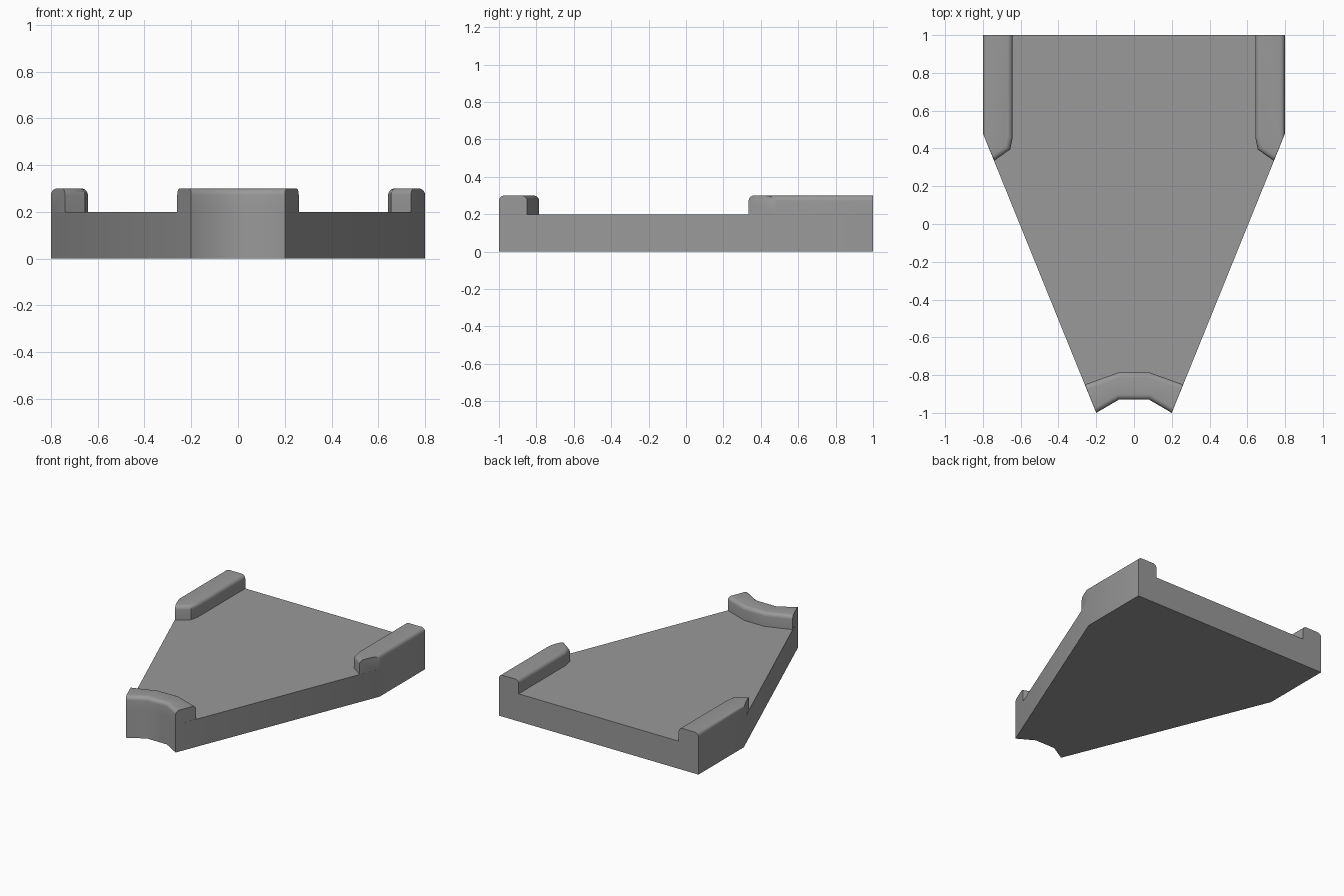
import bpy, bmesh
from math import radians

old = bpy.data.objects.get("Cube")
if old:
    bpy.data.objects.remove(old)

grey = bpy.data.materials.new("plain grey")
grey.use_nodes = True
grey.diffuse_color = (0.32, 0.32, 0.32, 1)
grey.node_tree.nodes["Principled BSDF"].inputs["Base Color"].default_value = grey.diffuse_color

SLAB_TOP, CURB_TOP, ROUND = 0.2, 0.3, 0.028


def prism(name, outline, z0, z1, rounded=()):
    """Extrude an outline; round the top edges that start at the given corners."""
    bm = bmesh.new()
    low = [bm.verts.new((x, y, z0)) for x, y in outline]
    high = [bm.verts.new((x, y, z1)) for x, y in outline]
    n = len(outline)
    bm.faces.new(low)
    bm.faces.new(high)
    for i in range(n):
        j = (i + 1) % n
        bm.faces.new((low[i], low[j], high[j], high[i]))
    bmesh.ops.recalc_face_normals(bm, faces=bm.faces)
    if rounded:
        edges = [bm.edges.get((high[i], high[(i + 1) % n])) for i in rounded]
        bmesh.ops.bevel(bm, geom=edges, offset=ROUND, segments=5,
                        profile=0.5, affect='EDGES', clamp_overlap=True)
    mesh = bpy.data.meshes.new(name)
    bm.to_mesh(mesh)
    bm.free()
    mesh.materials.append(grey)
    ob = bpy.data.objects.new(name, mesh)
    bpy.context.collection.objects.link(ob)
    bpy.ops.object.select_all(action='DESELECT')
    ob.select_set(True)
    bpy.context.view_layer.objects.active = ob
    bpy.ops.object.shade_smooth_by_angle(angle=radians(35))
    return ob


def mirrored(half):
    """Close a half outline with its reflection across x = 0."""
    return half + [(-x, y) for x, y in reversed(half)]


# Tapered base with a notched nose
prism("base_slab", mirrored([(0.08, -0.93), (0.2, -1), (0.8, 0.48), (0.8, 1)]), 0, SLAB_TOP)

# Curved curb across the nose, ends cut flush with the slanted sides
prism("front_curb", mirrored([(0.08, -0.93), (0.2, -1), (0.26, -0.85), (0.08, -0.785)]),
      SLAB_TOP, CURB_TOP, rounded=(0, 2, 3, 4, 6, 7))

# Side curbs with angled tips
curb = [(0.8, 1), (0.642, 1), (0.642, 0.46), (0.655, 0.395), (0.74, 0.335), (0.8, 0.48)]
for name, side in (("left_curb", 1), ("right_curb", -1)):
    prism(name, [(side * x, y) for x, y in curb], SLAB_TOP, CURB_TOP, rounded=(1, 2, 3, 5))
